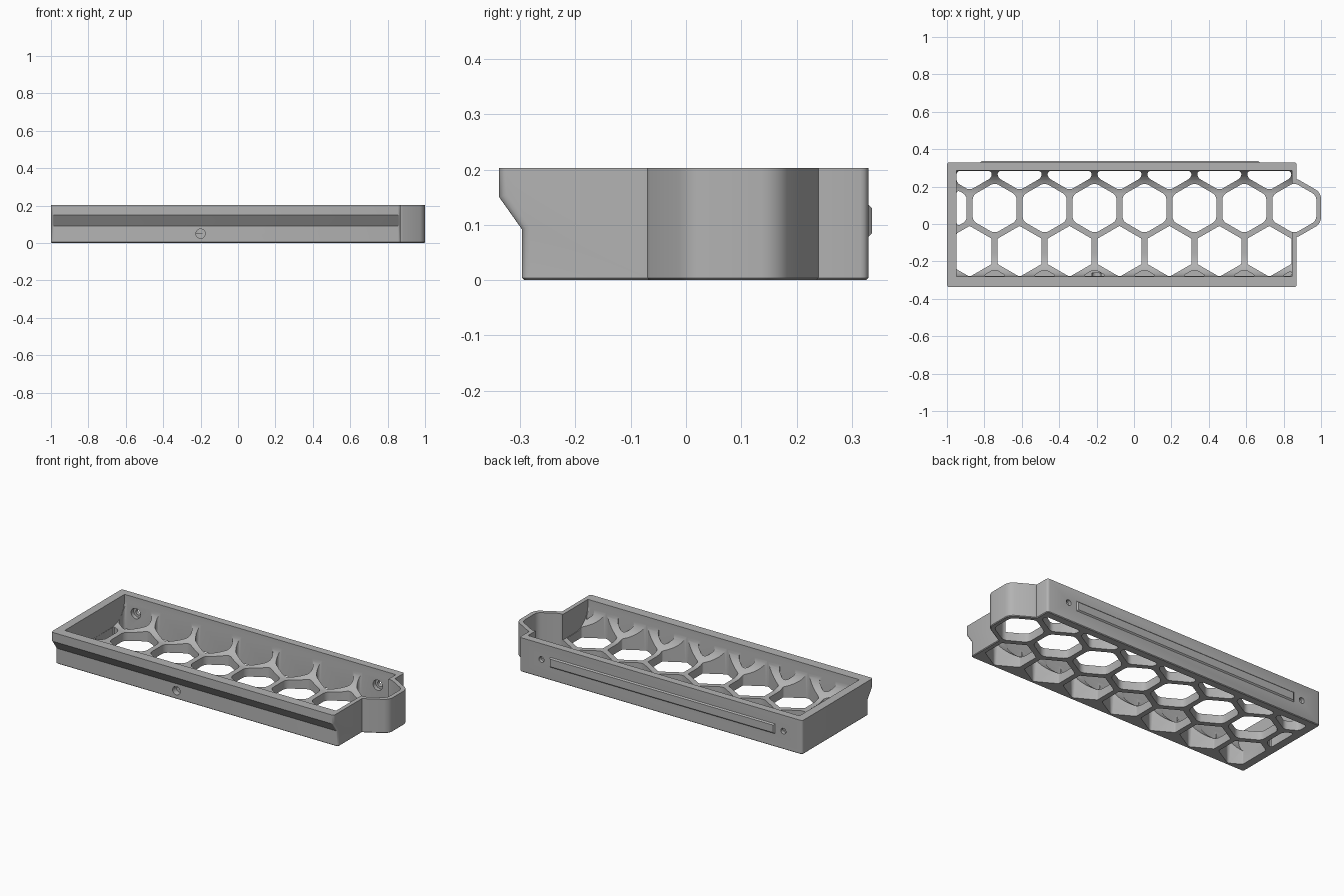
import bpy, bmesh, math
from mathutils import Vector

cube = bpy.data.objects.get("Cube")
if cube:
    bpy.data.objects.remove(cube, do_unlink=True)

grey = bpy.data.materials.new("plain_grey")
grey.use_nodes = True
COLOUR = (0.45, 0.45, 0.45, 1)
grey.diffuse_color = COLOUR
grey.node_tree.nodes["Principled BSDF"].inputs["Base Color"].default_value = COLOUR

TOP, FLOOR = 0.203, 0.05
LEFT, RIGHT, FRONT, BACK = -0.95, 0.845, -0.28, 0.285   # inside of the tray
PITCH, HOLE, ROW_Y = 0.267, 0.136, 0.085                # honeycomb
ROW_STEP = PITCH * math.sqrt(3) / 2
BUMP_X = 0.857


def place(axis, a, b, t):
    return {"x": (t, a, b), "y": (a, t, b), "z": (a, b, t)}[axis]


def add_prism(bm, points, axis, lo, hi):
    """Extrude a closed outline along an axis."""
    ends = [[bm.verts.new(place(axis, a, b, t)) for a, b in points] for t in (lo, hi)]
    bm.faces.new(ends[0])
    bm.faces.new(ends[1])
    n = len(points)
    for i in range(n):
        j = (i + 1) % n
        bm.faces.new((ends[0][i], ends[0][j], ends[1][j], ends[1][i]))
    bmesh.ops.recalc_face_normals(bm, faces=bm.faces)


def bevel(bm, test, size, segments=1):
    edges = [e for e in bm.edges if test(e.verts[0].co, e.verts[1].co)]
    bmesh.ops.bevel(bm, geom=edges, offset=size, segments=segments,
                    profile=0.5, affect="EDGES", clamp_overlap=True)


def upright(p, q):
    return abs(p.x - q.x) + abs(p.y - q.y) < 1e-5


def on_base(p, q):
    return max(abs(p.z), abs(q.z)) < 1e-5


def finish(bm, name):
    mesh = bpy.data.meshes.new(name)
    bmesh.ops.recalc_face_normals(bm, faces=bm.faces)
    bm.to_mesh(mesh)
    bm.free()
    mesh.materials.append(grey)
    obj = bpy.data.objects.new(name, mesh)
    bpy.context.collection.objects.link(obj)
    return obj


def combine(target, bm, operation="DIFFERENCE"):
    helper = finish(bm, "helper")
    helper.hide_render = True
    mod = target.modifiers.new("combine", "BOOLEAN")
    mod.operation, mod.solver, mod.object = operation, "EXACT", helper
    bpy.context.view_layer.objects.active = target
    bpy.ops.object.modifier_apply(modifier=mod.name)
    bpy.data.objects.remove(helper, do_unlink=True)


def ring(x, y, radius, sides, turn=0.0):
    return [(x + radius * math.cos(turn + math.tau * i / sides),
             y + radius * math.sin(turn + math.tau * i / sides)) for i in range(sides)]


def hexagon(x, y, radius):
    return ring(x, y, radius, 6, math.pi / 6)


# Tray body with an overhanging front lip
bm = bmesh.new()
add_prism(bm, [(-0.297, 0), (-0.297, 0.092), (-0.338, 0.15), (-0.338, TOP),
               (0.33, TOP), (0.33, 0)], "x", -1, 0.87)
bevel(bm, lambda p, q: abs(p.x - q.x) < 1e-5 and abs(p.z - q.z) > 1e-3, 0.014, 3)
bevel(bm, on_base, 0.004)
tray = finish(bm, "tray")

# Hexagonal bulge on the end wall
bm = bmesh.new()
add_prism(bm, hexagon(BUMP_X, ROW_Y, 0.165), "z", 0, TOP)
bevel(bm, upright, 0.03, 4)
bevel(bm, on_base, 0.004)
combine(tray, bm, "UNION")

# Inside of the tray, rounded where the long walls meet the floor
R = 0.12
arc = [math.pi / 2 * i / 10 for i in range(11)]
inside = [(FRONT, 0.3)]
inside += [(FRONT + R - R * math.cos(a), FLOOR + R - R * math.sin(a)) for a in arc]
inside += [(BACK - R + R * math.sin(a), FLOOR + R - R * math.cos(a)) for a in arc]
inside += [(BACK, 0.3)]
bm = bmesh.new()
add_prism(bm, inside, "x", LEFT, RIGHT)
combine(tray, bm)


def add_cell(bm, x, y, base, open_end=False):
    """One rounded honeycomb hole, kept within the tray walls."""
    cell = bmesh.new()
    add_prism(cell, hexagon(x, y, HOLE), "z", base, 0.31)
    gap = 0.001
    limits = [((LEFT + gap, 0, 0), (-1, 0, 0)), ((0, FRONT + gap, 0), (0, -1, 0)),
              ((0, BACK - gap, 0), (0, 1, 0))]
    if not open_end:
        limits.append(((RIGHT - gap, 0, 0), (1, 0, 0)))
    for point, normal in limits:
        bmesh.ops.bisect_plane(cell, geom=cell.verts[:] + cell.edges[:] + cell.faces[:],
                               plane_co=point, plane_no=normal, clear_outer=True)
        rim = [e for e in cell.edges if e.is_boundary]
        if rim:
            bmesh.ops.holes_fill(cell, edges=rim, sides=0)
    if cell.verts:
        bevel(cell, upright, 0.022, 3)
        bmesh.ops.recalc_face_normals(cell, faces=cell.faces)
        piece = bpy.data.meshes.new("piece")
        cell.to_mesh(piece)
        bm.from_mesh(piece)
        bpy.data.meshes.remove(piece)
    cell.free()


# Honeycomb holes; the foremost row is only recessed into the rounded corner
bm = bmesh.new()
for row in (1, 0, -1, -2):
    offset = PITCH / 2 if row % 2 else 0
    base = FLOOR + 0.001 if row == -2 else -0.1
    for column in range(8):
        x = BUMP_X - offset - PITCH * column
        add_cell(bm, x, ROW_Y + ROW_STEP * row, base, column == 0 and row == 0)
combine(tray, bm)

# Screw holes through the back wall, counterbored from inside
for radius, depth in ((0.017, 0.36), (0.031, 0.308)):
    bm = bmesh.new()
    for x in (-0.875, 0.725):
        add_prism(bm, ring(x, 0.108, radius, 24), "y", 0.2, depth)
    combine(tray, bm)

# Pin hole in the front
bm = bmesh.new()
add_prism(bm, ring(-0.2, 0.05, 0.025, 24), "y", -0.4, -0.262)
combine(tray, bm)

# Raised rail on the back, tapered on all sides
bm = bmesh.new()
add_prism(bm, [(-0.82, 0.078), (0.67, 0.078), (0.67, 0.137), (-0.82, 0.137)], "y", 0.325, 0.337)
bevel(bm, lambda p, q: min(p.y, q.y) > 0.336, 0.007)
rail = finish(bm, "back_rail")

for obj in (tray, rail):
    bpy.ops.object.select_all(action="DESELECT")
    obj.select_set(True)
    bpy.context.view_layer.objects.active = obj
    bpy.ops.object.shade_smooth_by_angle(angle=math.radians(32))
